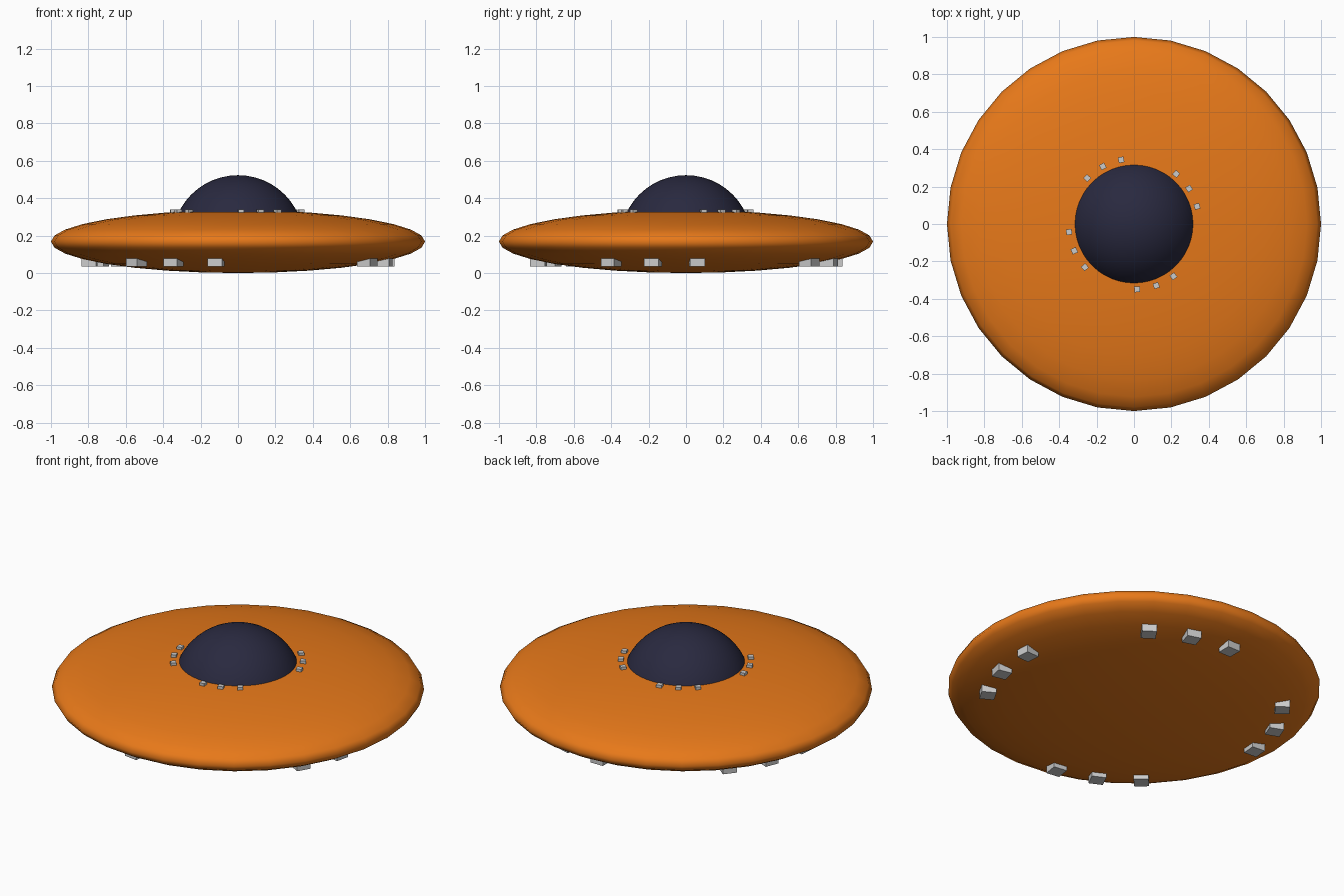
import bpy, bmesh, math
from mathutils import Matrix

if "Cube" in bpy.data.objects:
    bpy.data.objects.remove(bpy.data.objects["Cube"])

MID_Z = 0.168            # height of the saucer's rim
STEP = 2 * math.pi / 21  # angular spacing of the blocks


def paint(obj, name, color):
    mat = bpy.data.materials.new(name)
    mat.diffuse_color = color
    mat.use_nodes = True
    mat.node_tree.nodes["Principled BSDF"].inputs["Base Color"].default_value = mat.diffuse_color
    obj.data.materials.append(mat)


def add_object(name, bm, smooth=False):
    mesh = bpy.data.meshes.new(name)
    for f in bm.faces:
        f.smooth = smooth
    bm.to_mesh(mesh)
    bm.free()
    obj = bpy.data.objects.new(name, mesh)
    bpy.context.collection.objects.link(obj)
    return obj


def block_ring(name, size, radius, z, start):
    """Four groups of three cubes, turned to face outwards."""
    bm = bmesh.new()
    for group in range(4):
        for i in range(3):
            angle = start + (group * 5 + i) * STEP
            m = Matrix.Rotation(angle, 4, 'Z') @ Matrix.Translation((radius, 0, z))
            bmesh.ops.create_cube(bm, size=size, matrix=m)
    return add_object(name, bm)


# Saucer hull: flattened sphere
bm = bmesh.new()
bmesh.ops.create_uvsphere(bm, u_segments=32, v_segments=16, radius=1,
                          matrix=Matrix.Translation((0, 0, MID_Z)) @ Matrix.Diagonal((1, 1, MID_Z, 1)))
hull = add_object("saucer_hull", bm, True)
paint(hull, "orange_paint", (0.8, 0.19, 0.01, 1))

# Cockpit dome: upper half of a sphere sunk into the hull
bm = bmesh.new()
bmesh.ops.create_uvsphere(bm, u_segments=48, v_segments=24, radius=0.353)
bmesh.ops.bisect_plane(bm, geom=bm.verts[:] + bm.edges[:] + bm.faces[:],
                       plane_co=(0, 0, 0.02), plane_no=(0, 0, 1), clear_inner=True)
bmesh.ops.translate(bm, verts=bm.verts, vec=(0, 0, MID_Z + 0.002))
dome = add_object("cockpit_dome", bm, True)
paint(dome, "dark_glass", (0.022, 0.022, 0.05, 1))

# Small blocks around the dome and larger ones under the rim
block_ring("dome_blocks", 0.03, 0.35, 0.325, math.radians(15.6))
block_ring("underside_blocks", 0.08, 0.797, 0.075, math.radians(-30))
